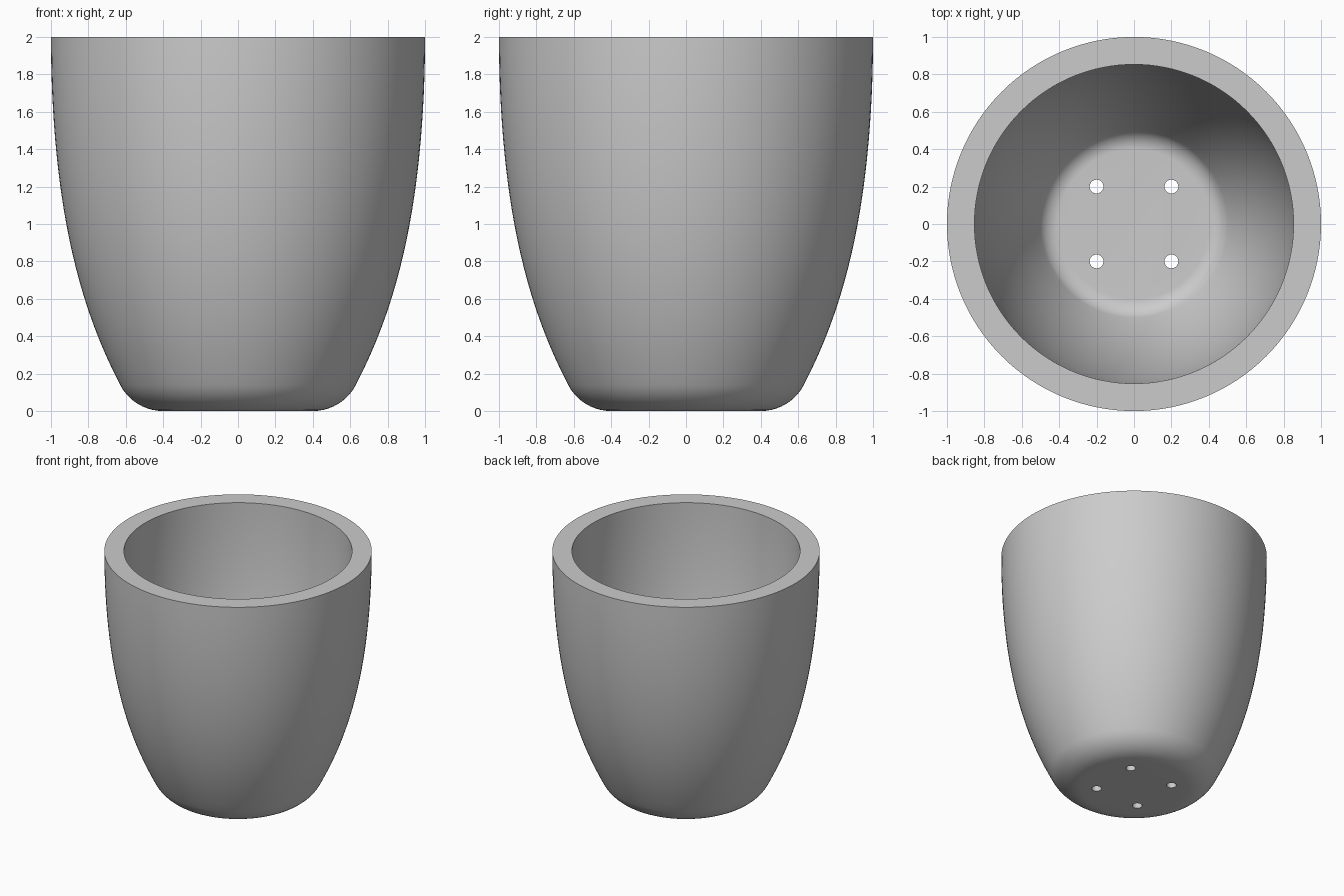
import bpy, bmesh, math

if "Cube" in bpy.data.objects:
    bpy.data.objects.remove(bpy.data.objects["Cube"])

SEG = 128
WALL = 0.147          # wall and floor thickness
FLAT, R = 0.40, 0.26  # flat base radius and base rounding
TURN = math.radians(62)


def profile(offset):
    """Side curve from base to rim, pushed inward by offset."""
    pts = []
    # rounded base edge
    for i in range(11):
        t = TURN * i / 10
        pts.append((FLAT + (R - offset) * math.sin(t), R - (R - offset) * math.cos(t)))
    # bowed wall, vertical at the rim
    z0 = R - R * math.cos(TURN)
    for i in range(1, 25):
        h = (2 - z0) * (1 - i / 24)
        r = 1 - 0.0718 * h**2 - 0.0102 * h**4
        slope = 0.1436 * h + 0.0408 * h**3
        n = math.hypot(1, slope)
        pts.append((r - offset / n, 2 - h + offset * slope / n))
    return pts


# pot body: outside up, over the rim, inside down
section = profile(0) + profile(WALL)[::-1]
bm = bmesh.new()
rings = [[bm.verts.new((r * math.cos(2 * math.pi * k / SEG), r * math.sin(2 * math.pi * k / SEG), z))
          for k in range(SEG)] for r, z in section]
for a, b in zip(rings, rings[1:]):
    for k in range(SEG):
        j = (k + 1) % SEG
        bm.faces.new((a[k], a[j], b[j], b[k]))
bm.faces.new(rings[0][::-1])
bm.faces.new(rings[-1])
bmesh.ops.recalc_face_normals(bm, faces=bm.faces)
mesh = bpy.data.meshes.new("plant_pot")
bm.to_mesh(mesh)
bm.free()
pot = bpy.data.objects.new("plant_pot", mesh)
bpy.context.collection.objects.link(pot)

# four drainage holes
for x in (-0.2, 0.2):
    for y in (-0.2, 0.2):
        bpy.ops.mesh.primitive_cylinder_add(vertices=32, radius=0.037, depth=0.5, location=(x, y, 0.07))
        cutter = bpy.context.object
        cutter.name = "drain_hole_cutter"
        cutter.hide_render = True
        mod = pot.modifiers.new("drain_hole", 'BOOLEAN')
        mod.operation = 'DIFFERENCE'
        mod.solver = 'EXACT'
        mod.object = cutter
        bpy.context.view_layer.objects.active = pot
        bpy.ops.object.modifier_apply(modifier=mod.name)
        bpy.data.objects.remove(cutter)

# smooth sides with a crisp rim and holes
bpy.ops.object.select_all(action='DESELECT')
pot.select_set(True)
bpy.context.view_layer.objects.active = pot
bpy.ops.object.shade_smooth_by_angle(angle=math.radians(30))
